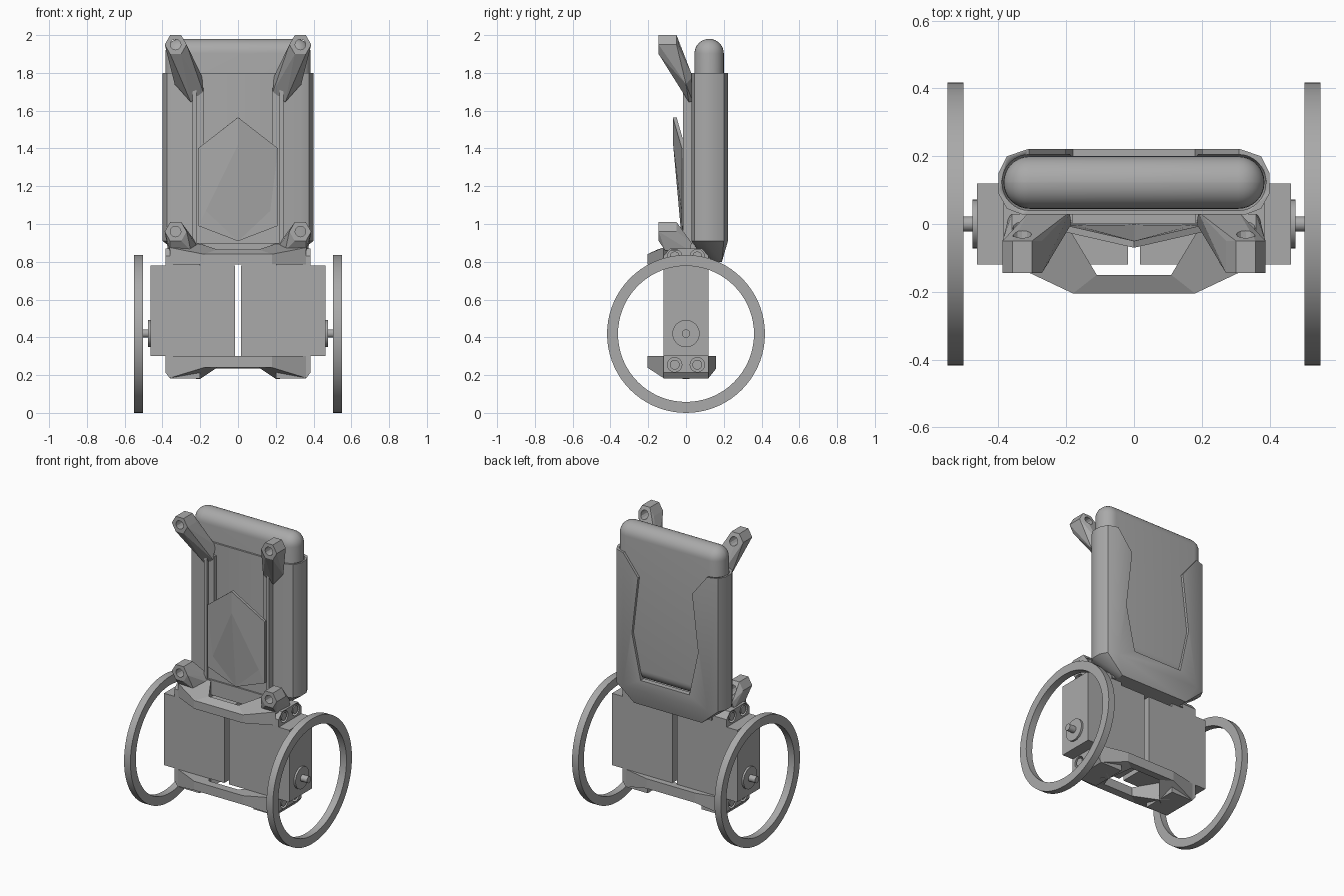
import bpy, bmesh, math
from mathutils import Vector, Matrix

cube = bpy.data.objects.get("Cube")
if cube:
    bpy.data.objects.remove(cube, do_unlink=True)

grey = bpy.data.materials.new("plain_grey")
grey.use_nodes = True
GREY = (0.4, 0.4, 0.4, 1)
grey.diffuse_color = GREY
grey.node_tree.nodes["Principled BSDF"].inputs["Base Color"].default_value = GREY


def finish(name, bm, smooth=False):
    """Turn a bmesh into a grey object."""
    bmesh.ops.recalc_face_normals(bm, faces=bm.faces[:])
    mesh = bpy.data.meshes.new(name)
    bm.to_mesh(mesh)
    bm.free()
    mesh.materials.append(grey)
    if smooth:
        mesh.shade_smooth()
        mesh.set_sharp_from_angle(angle=math.radians(35))
    ob = bpy.data.objects.new(name, mesh)
    bpy.context.scene.collection.objects.link(ob)
    return ob


def hull(name, points, smooth=False):
    bm = bmesh.new()
    verts = [bm.verts.new(p) for p in points]
    res = bmesh.ops.convex_hull(bm, input=verts)
    loose = {g for g in res["geom_interior"] + res["geom_unused"]
             if isinstance(g, bmesh.types.BMVert)}
    bmesh.ops.delete(bm, geom=list(loose), context="VERTS")
    bmesh.ops.dissolve_limit(bm, angle_limit=0.01, verts=bm.verts[:], edges=bm.edges[:])
    return finish(name, bm, smooth)


def corners(lo, hi):
    return [(x, y, z) for x in (lo[0], hi[0]) for y in (lo[1], hi[1]) for z in (lo[2], hi[2])]


def box(name, lo, hi):
    return hull(name, corners(lo, hi))


def rounded_box(name, lo, hi, radius):
    bm = bmesh.new()
    bmesh.ops.create_cube(bm, size=1)
    for v in bm.verts:
        v.co = [(a + b) / 2 + c * (b - a) for a, b, c in zip(lo, hi, v.co)]
    bmesh.ops.bevel(bm, geom=bm.edges[:], offset=radius, segments=8, profile=0.5,
                    affect="EDGES")
    return finish(name, bm, True)


def mesh_part(name, verts, faces):
    bm = bmesh.new()
    vs = [bm.verts.new(v) for v in verts]
    for f in faces:
        bm.faces.new([vs[i] for i in f])
    return finish(name, bm)


def rod(name, axis, centre, radius, length, sides=32):
    bm = bmesh.new()
    turn = Matrix.Rotation(math.pi / 2, 4, "Y" if axis == "x" else "X")
    bmesh.ops.create_cone(bm, cap_ends=True, segments=sides, radius1=radius, radius2=radius,
                          depth=length, matrix=Matrix.Translation(centre) @ turn)
    return finish(name, bm, sides > 12)


def cut(ob, *cutters):
    """Subtract the cutters for good and remove them."""
    for c in cutters:
        m = ob.modifiers.new("cut", "BOOLEAN")
        m.operation, m.object, m.solver = "DIFFERENCE", c, "EXACT"
    bpy.context.view_layer.update()
    ev = ob.evaluated_get(bpy.context.evaluated_depsgraph_get())
    mesh = bpy.data.meshes.new_from_object(ev)
    ob.modifiers.clear()
    ob.data = mesh
    for c in cutters:
        bpy.data.objects.remove(c, do_unlink=True)


def hexagon(x, z, r, ys):
    return [(x + r * math.cos(k * math.pi / 3), y, z + r * math.sin(k * math.pi / 3))
            for k in range(6) for y in ys]


def ring(name, x0, x1, r_out, r_in, z, sides=72):
    """Flat hoop around the x axis."""
    profile = [(x0, r_out), (x1, r_out), (x1, r_in), (x0, r_in)]
    verts, faces = [], []
    for i in range(sides):
        a = 2 * math.pi * i / sides
        verts += [(x, r * math.cos(a), z + r * math.sin(a)) for x, r in profile]
        for k in range(4):
            j, n = (i + 1) % sides, (k + 1) % 4
            faces.append((4 * i + k, 4 * i + n, 4 * j + n, 4 * j + k))
    ob = mesh_part(name, verts, faces)
    ob.data.shade_smooth()
    ob.data.set_sharp_from_angle(angle=math.radians(35))


def bumper(name, z0, up, depth, heights, side):
    """Bent bar: two arms and a middle, each station a four-point section."""
    h_mid, h_mid_in, h_end, h_end_in = heights
    half = [(0.36, -0.12, h_end, 0.2, 0.0, h_end_in),
            (0.18, -depth, h_mid, 0.11, -depth + 0.055, h_mid_in)]
    verts, faces = [], []
    stations = [(1, s) for s in half] + [(-1, s) for s in reversed(half)]
    for sx, (xo, yo, ho, xi, yi, hi) in stations:
        verts += [(sx * xo, side * yo, z0), (sx * xo, side * yo, z0 + up * ho),
                  (sx * xi, side * yi, z0 + up * hi), (sx * xi, side * yi, z0)]
    for i in range(3):
        for k in range(4):
            n = (k + 1) % 4
            faces.append((4 * i + k, 4 * i + n, 4 * i + 4 + n, 4 * i + 4 + k))
    faces += [(0, 1, 2, 3), (12, 13, 14, 15)]
    mesh_part(name, verts, faces)


# battery pack
rounded_box("battery_pack", (-0.385, 0.045, 0.96), (0.385, 0.2, 1.98), 0.077)

# holder shell with a battery cavity and an open back window
outline = [(0.31, 0.222), (0.375, 0.2), (0.4, 0.15), (0.4, 0.09), (0.375, 0.045), (0.33, 0.028)]
shell = [(s * x, y, z) for s in (1, -1) for x, y in outline for z in (0.91, 1.8)]
shell += [(s * 0.25, y, 0.8) for s in (1, -1) for y in (0.11, 0.19)]
holder = hull("battery_holder", shell, True)
cavity = rounded_box("cavity_cutter", (-0.389, 0.04, 0.95), (0.389, 0.205, 2.2), 0.08)
window = [(0.33, 1.83), (0.31, 1.8), (0.2, 1.66), (0.245, 1.28), (0.18, 0.98)]
loop = window + [(-x, z) for x, z in reversed(window)]
n = len(loop)
window_cutter = mesh_part(
    "window_cutter", [(x, y, z) for y in (0.15, 0.3) for x, z in loop],
    [tuple(range(n)), tuple(range(n, 2 * n))]
    + [(i, (i + 1) % n, n + (i + 1) % n, n + i) for i in range(n)])
cut(holder, cavity, window_cutter)

# folded front panel with a recessed kite
front = [(0, -0.06, 1.565), (0, -0.058, 1.42), (0.21, -0.012, 1.4), (0.21, -0.012, 0.99),
         (0.17, -0.014, 1.07), (0, -0.012, 0.91), (-0.21, -0.012, 1.4), (-0.21, -0.012, 0.99),
         (-0.17, -0.014, 1.07)]
panel = mesh_part("front_panel", front,
                  [(0, 1, 4, 2), (0, 6, 8, 1), (4, 3, 2), (8, 6, 7), (1, 5, 4), (1, 8, 5),
                   (4, 5, 3), (8, 7, 5)])
thick = panel.modifiers.new("thickness", "SOLIDIFY")
thick.thickness, thick.offset = 0.02, 0
box("panel_base", (-0.23, 0, 0.88), (0.23, 0.035, 1.38))
box("rear_crossbar", (-0.28, -0.01, 0.8), (0.28, 0.13, 0.9))

# motor-bracket bumpers, top and bottom
bumper("top_front_bumper", 0.785, 1, 0.205, (0.055, 0.08, 0.09, 0.11), 1)
bumper("bottom_front_bumper", 0.3, -1, 0.205, (0.06, 0.06, 0.115, 0.12), 1)
bumper("bottom_back_bumper", 0.3, -1, 0.16, (0.065, 0.06, 0.115, 0.12), -1)

for side, s in (("left", 1), ("right", -1)):
    def span(name, x0, x1, y0, y1, z0, z1):
        return box(side + "_" + name, (min(s * x0, s * x1), y0, z0), (max(s * x0, s * x1), y1, z1))

    # wheel, axle and motor
    ring(side + "_wheel", s * 0.503, s * 0.55, 0.418, 0.36, 0.418)
    rod(side + "_axle", "x", (s * 0.48, 0, 0.42), 0.022, 0.09)
    rod(side + "_hub", "x", (s * 0.466, 0, 0.42), 0.072, 0.02)
    span("motor", 0.017, 0.463, -0.12, 0.12, 0.3, 0.78)

    # side brackets with screw sockets
    top = hull(side + "_top_bracket",
               [(s * x, y, z) for x in (0.2, 0.385)
                for y, z in ((-0.12, 0.78), (0.12, 0.78), (-0.12, 0.83), (0.12, 0.83),
                             (-0.085, 0.87), (0.085, 0.87))])
    low = hull(side + "_bottom_bracket",
               [(s * x, y, z) for x, z in ((0.2, 0.3), (0.385, 0.3), (0.385, 0.215),
                                           (0.36, 0.215), (0.36, 0.182), (0.2, 0.182))
                for y in (-0.12, 0.12)])
    for bracket, z in ((top, 0.828), (low, 0.255)):
        cut(bracket, *[rod("socket", "x", (s * 0.39, y, z), 0.038, 0.08) for y in (-0.06, 0.06)])
        for k, y in enumerate((-0.06, 0.06)):
            rod(f"{bracket.name}_screw_{k}", "x", (s * 0.36, y, z), 0.026, 0.046)

    # guide rails on the front of the holder
    span("rail", 0.18, 0.24, 0.005, 0.035, 1.38, 1.72)
    span("rail_lip", 0.22, 0.24, -0.015, 0.035, 0.9, 1.72)

    # mounting arms ending in drilled hexagons
    tip = (-0.145, -0.05)
    base = [(0.335, 0.0, 1.74), (0.25, 0.015, 1.645), (0.185, 0.0, 1.7), (0.19, 0.035, 1.78),
            (0.31, 0.035, 1.78), (0.25, 0.035, 1.65)]
    upper = hull(side + "_upper_arm",
                 hexagon(s * 0.33, 1.95, 0.058, tip) + [(s * x, y, z) for x, y, z in base])
    foot = [(s * x, y, 0.86) for x, y in ((0.36, -0.11), (0.25, -0.11), (0.2, 0.02), (0.37, 0.02))]
    lower = hull(side + "_lower_arm",
                 hexagon(s * 0.33, 0.96, 0.058, tip) + foot + [(s * 0.22, 0.03, 0.9),
                                                               (s * 0.36, 0.03, 0.9)])
    for arm, z in ((upper, 1.95), (lower, 0.96)):
        cut(arm, rod("bolt_hole", "y", (s * 0.33, -0.1, z), 0.028, 0.22, 12))
